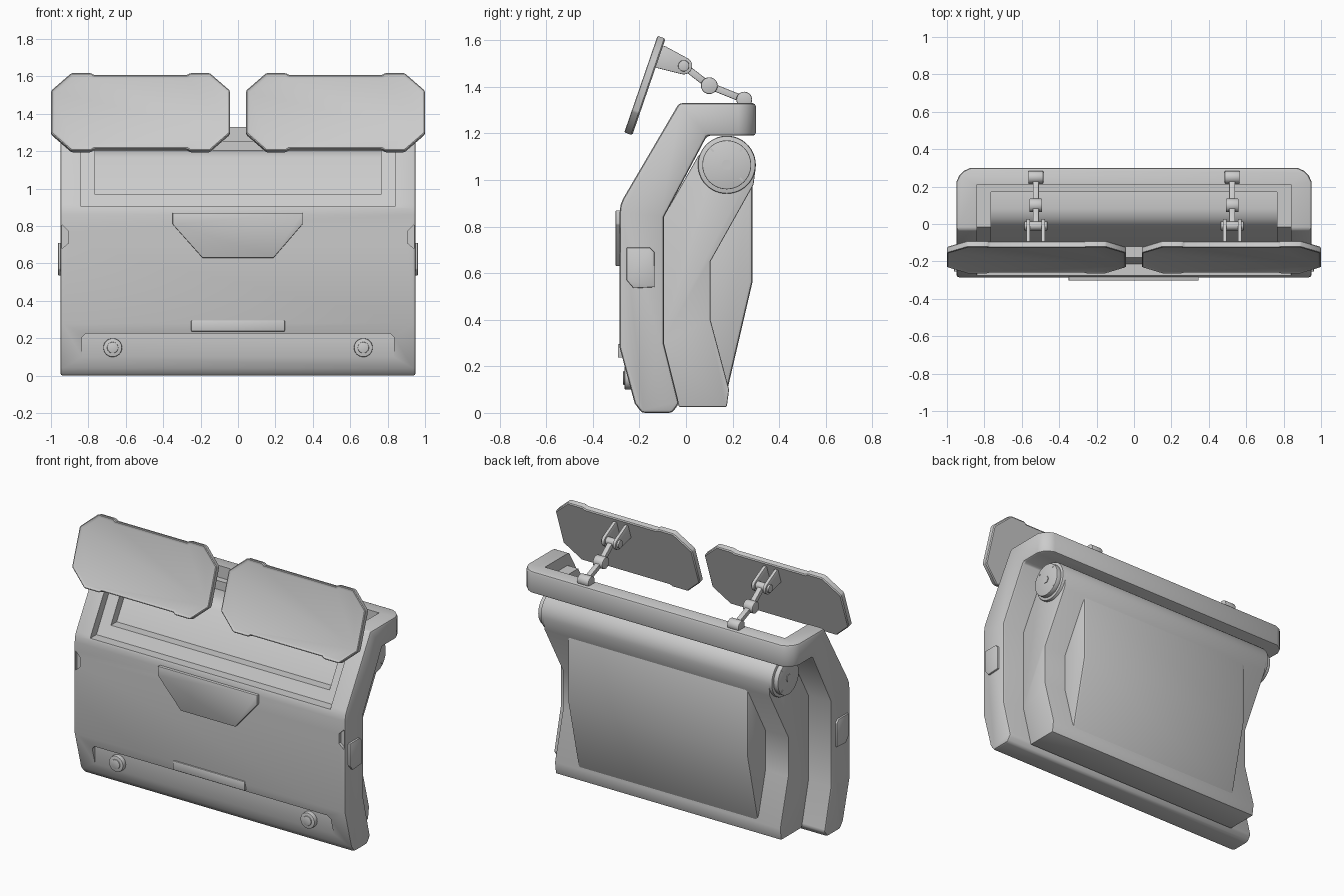
import bpy, bmesh, math
from mathutils import Vector

if "Cube" in bpy.data.objects:
    bpy.data.objects.remove(bpy.data.objects["Cube"])


def prism(name, pts, axis, a, b, bevel=0.0, segs=2):
    """Extrude a 2D outline along x (pts are y,z) or along y (pts are x,z)."""
    bm = bmesh.new()
    def put(p, t):
        return bm.verts.new((t, p[0], p[1]) if axis == 'x' else (p[0], t, p[1]))
    lo, hi = [put(p, a) for p in pts], [put(p, b) for p in pts]
    n = len(pts)
    bm.faces.new(lo)
    bm.faces.new(hi)
    for i in range(n):
        bm.faces.new((lo[i], lo[(i + 1) % n], hi[(i + 1) % n], hi[i]))
    bmesh.ops.recalc_face_normals(bm, faces=bm.faces)
    me = bpy.data.meshes.new(name)
    bm.to_mesh(me)
    bm.free()
    ob = bpy.data.objects.new(name, me)
    bpy.context.collection.objects.link(ob)
    if bevel:
        m = ob.modifiers.new("bevel", 'BEVEL')
        m.width, m.segments, m.limit_method = bevel, segs, 'ANGLE'
        m.angle_limit = math.radians(31)
    return ob


def arc(c, r, a0, a1, n):
    return [(c[0] + r * math.cos(math.radians(a0 + (a1 - a0) * i / n)),
             c[1] + r * math.sin(math.radians(a0 + (a1 - a0) * i / n))) for i in range(n + 1)]


def circle(c, r, n=32):
    return arc(c, r, 0, 360, n)[:-1]


def bar(p, q, w):
    """Outline of a straight strip from p to q, half width w."""
    p, q = Vector(p), Vector(q)
    d = (q - p).normalized() * w
    s = Vector((-d.y, d.x))
    return [tuple(p + s), tuple(q + s), tuple(q - s), tuple(p - s)]


def cut(ob, cutter):
    cutter.hide_render = True
    cutter.hide_viewport = True
    m = ob.modifiers.new("cut", 'BOOLEAN')
    m.object, m.operation, m.solver = cutter, 'DIFFERENCE', 'EXACT'


# Front shell: folded slab whose top ends in a rim
shell = prism("front_shell", [(-.19, 0), (-.06, 0), (-.03, .04), (-.095, .3), (-.095, .84),
                              (.09, 1.19), (.3, 1.19), (.3, 1.33), (-.03, 1.33), (-.27, .92),
                              (-.281, .893), (-.285, .86), (-.285, .28), (-.22, .04)],
              'x', -.95, .95, .014)
bm = bmesh.new()
bm.from_mesh(shell.data)
corners = [e for e in bm.edges if all(v.co.y > .29 for v in e.verts)
           and abs(e.verts[0].co.x - e.verts[1].co.x) < .01]
bmesh.ops.bevel(bm, geom=corners, offset=.075, segments=3, profile=.4, affect='EDGES')
bm.to_mesh(shell.data)
bm.free()

# Stepped window opening in the slope, leaving a rear bar
cut(shell, prism("window_step_cutter", [(-.4, .905), (-.215, .905), (-.015, 1.255), (.21, 1.255),
                                        (.21, 1.5), (-.4, 1.5)], 'x', -.84, .84))
cut(shell, prism("window_cutter", [(-.4, .97), (-.12, .97), (-.005, 1.165), (.03, 1.195),
                                   (.08, 1.207), (.17, 1.2), (.17, 1.45), (-.4, 1.45)],
                 'x', -.765, .765))
# Lower front recess
cut(shell, prism("lower_recess_cutter", [(-.835, .05), (-.835, .205), (-.815, .225), (.815, .225),
                                         (.835, .205), (.835, .05)], 'y', -.5, -.236))
# Small finger notches at the front side edges
for s in (-1, 1):
    cut(shell, prism("notch_cutter", [(s * .94, .805), (s * .905, .77), (s * .905, .71),
                                      (s * .94, .68)], 'y', -.4, -.265))

# Rear body with concave side flanges, raised back panel
hub = (.175, 1.065)
prism("rear_body", [(-.03, .025), (.175, .025), (.185, .1), (.105, .4), (.105, .65), (.29, .98)]
      + arc(hub, .125, -10, 110, 14) + [(.05, 1.1), (-.11, .82), (-.11, .3)],
      'x', -.79, .79, .006)
prism("back_panel", [(.02, .12), (.178, .1), (.285, .56), (.285, 1.02), (.1, 1.02), (.02, .6)],
      'x', -.63, .63, .015)

# Hinge roller and its end caps
prism("roller", circle(hub, .124, 48), 'x', -.81, .81, .006)
for s in (-1, 1):
    prism("roller_cap", circle(hub, .105, 40), 'x', s * .80, s * .84, .004)
    prism("cap_screw", circle(hub, .024, 6), 'x', s * .83, s * .844)
    for ang in (45, 135, 315):
        p = arc(hub, .08, ang, ang + 1, 1)[0]
        q = arc(hub, .098, ang, ang + 1, 1)[0]
        prism("cap_mark", bar(p, q, .004), 'x', s * .83, s * .842)

# Front trim
prism("front_plate", [(-.35, .87), (.345, .87), (.345, .81), (.19, .63), (-.19, .63), (-.35, .81)],
      'y', -.302, -.27, .004)
prism("front_handle", [(-.25, .237), (.25, .237), (.25, .295), (-.25, .295)],
      'y', -.293, -.24, .004)

# Double-corner outline of a visor, with raised corner tabs
quarter = [(.478, .12), (.37, .219), (.265, .219), (.25, .208)]
outline = (quarter + [(-x, z) for x, z in reversed(quarter)]
           + [(-x, -z) for x, z in quarter] + [(x, -z) for x, z in reversed(quarter)])

for s in (-1, 1):
    # Knobs and side latches
    prism("knob", circle((s * .67, .15), .05), 'y', -.264, -.22, .005)
    prism("knob_center", circle((s * .67, .15), .03, 24), 'y', -.27, -.22, .004)
    prism("side_latch", [(-.255, .71), (-.155, .71), (-.135, .69), (-.135, .54), (-.225, .535),
                         (-.255, .57)], 'x', s * .93, s * .962, .004)

    # Visor plate with inset front screen
    visor = prism("visor", outline, 'y', -.02, .02, .006, 1)
    bm = bmesh.new()
    bm.from_mesh(visor.data)
    front = [f for f in bm.faces if f.normal.y < -.9]
    bmesh.ops.inset_region(bm, faces=front, thickness=.014, depth=0)
    for v in front[0].verts:
        v.co.y += .009
    bm.to_mesh(visor.data)
    bm.free()
    visor.location = (s * .521, -.178, 1.406)
    visor.rotation_euler = (math.radians(-19), 0, 0)

    # Visor arm: clevis, two links and three joints
    x = s * .525
    j1, j2, j3 = (-.01, 1.49), (.1, 1.405), (.25, 1.345)
    for o in (-.04, .04):
        prism("visor_lug", [(-.115, 1.57), (-.09, 1.575)] + arc(j1, .037, 70, -110, 8)
              + [(-.14, 1.485)], 'x', x + o - .01, x + o + .01, .003)
    prism("lug_axle", circle(j1, .024, 20), 'x', x - .062, x + .062, .003)
    prism("middle_joint", circle(j2, .036, 24), 'x', x - .034, x + .034, .005)
    prism("base_joint", circle(j3, .034, 24), 'x', x - .04, x + .04, .005)
    prism("upper_link", bar(j1, j2, .015), 'x', x - .016, x + .016, .004)
    prism("lower_link", bar(j2, j3, .015), 'x', x - .016, x + .016, .004)

# Bake modifiers and smooth by angle
bpy.ops.object.select_all(action='DESELECT')
parts = [o for o in bpy.context.scene.objects if not o.hide_render]
for o in parts:
    o.select_set(True)
bpy.context.view_layer.objects.active = shell
bpy.ops.object.convert(target='MESH')
bpy.ops.object.shade_smooth_by_angle(angle=math.radians(32))
for o in list(bpy.context.scene.objects):
    if o.hide_render:
        bpy.data.objects.remove(o)
